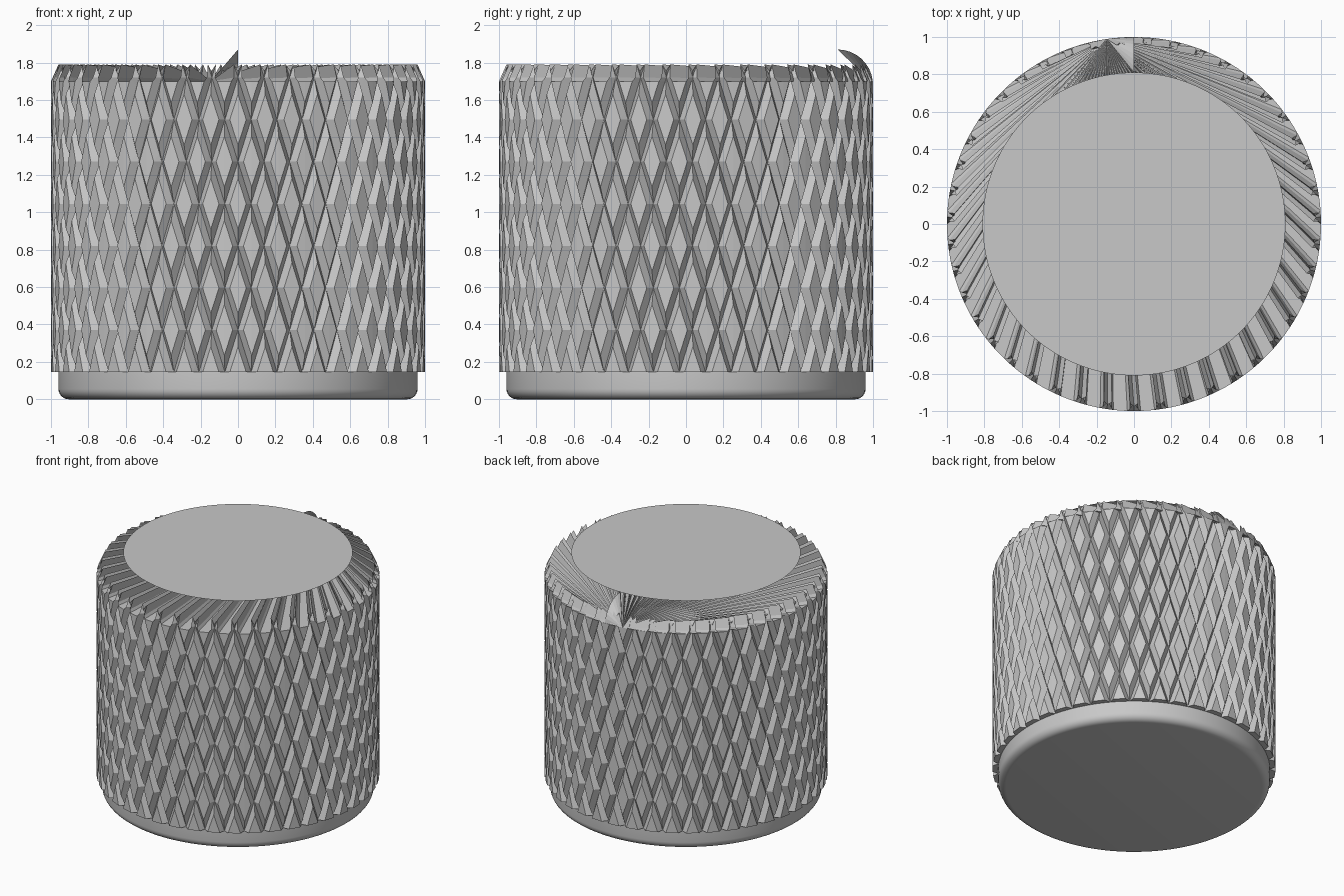
import bpy, bmesh
from math import pi, sin, cos, radians
from mathutils import Vector, Matrix

cube = bpy.data.objects.get("Cube")
if cube:
    bpy.data.objects.remove(cube, do_unlink=True)

COUNT = 43                 # diamonds around the grip
PITCH = 2 * pi / COUNT
ROW = 0.45                 # height of one diamond cell
GROOVE = 0.2               # half width of a groove, as a share of a cell
DEPTH = 0.04
BASE_TOP, LAND_TOP, FLOOR_TOP, DISC_Z = 0.145, 1.70, 1.79, 1.87
DISC_R = 0.81

grey = bpy.data.materials.new("plain grey")
grey.use_nodes = True
grey.diffuse_color = (0.58, 0.58, 0.58, 1)
grey.node_tree.nodes["Principled BSDF"].inputs["Base Color"].default_value = grey.diffuse_color


def make_object(name, bm):
    mesh = bpy.data.meshes.new(name)
    bm.to_mesh(mesh)
    bm.free()
    mesh.materials.append(grey)
    ob = bpy.data.objects.new(name, mesh)
    bpy.context.collection.objects.link(ob)
    return ob


# Knurled grip: one unrolled column of the diamond lattice
bm = bmesh.new()
lattice = {}
steps = (0, GROOVE, 1 - GROOVE)


def lattice_vert(i, j):
    """Vertex of the lattice; every third line is the bottom of a groove."""
    if (i, j) not in lattice:
        u, v = i // 3 + steps[i % 3], j // 3 + steps[j % 3]
        radius = 1 - DEPTH if i % 3 == 0 or j % 3 == 0 else 1
        lattice[i, j] = bm.verts.new((PITCH * (u + v) / 2, radius, BASE_TOP + ROW * (u - v) / 2))
    return lattice[i, j]


for i in range(-6, 21):
    for j in range(-21, 12):
        a, b = lattice_vert(i, j), lattice_vert(i + 1, j)
        c, d = lattice_vert(i + 1, j + 1), lattice_vert(i, j + 1)
        if i % 3 == 1 and j % 3 == 1:                      # raised diamond
            bm.faces.new((a, b, c, d))
        elif i % 3 == 1 or j % 3 == 1:                     # groove wall
            bm.faces.new((a, b, c, d))
        elif i % 3 == j % 3:                               # groove crossing
            bm.faces.new((a, b, c))
            bm.faces.new((a, c, d))
        else:
            bm.faces.new((a, b, d))
            bm.faces.new((b, c, d))

# Trim the column: both sides, the bottom, and the sloped shoulder
cuts = [((0, 0, 0), (-1, 0, 0)),
        ((PITCH, 0, 0), (1, 0, 0)),
        ((0, 0, BASE_TOP), (0, 0, -1)),
        ((0, 1, LAND_TOP), (0, FLOOR_TOP - LAND_TOP, DEPTH))]
for point, normal in cuts:
    bmesh.ops.bisect_plane(bm, geom=bm.verts[:] + bm.edges[:] + bm.faces[:], dist=1e-6,
                           plane_co=point, plane_no=Vector(normal).normalized(),
                           clear_outer=True)

# Roll the column up and repeat it around the axis
start = -pi / 2 - PITCH / 2
for v in bm.verts:
    angle, radius = start + v.co.x, v.co.y
    v.co.x, v.co.y = radius * cos(angle), radius * sin(angle)
column = bm.verts[:] + bm.edges[:] + bm.faces[:]
for k in range(1, COUNT):
    copy = bmesh.ops.duplicate(bm, geom=column)["geom"]
    bmesh.ops.rotate(bm, verts=[g for g in copy if isinstance(g, bmesh.types.BMVert)],
                     cent=(0, 0, 0), matrix=Matrix.Rotation(k * PITCH, 3, "Z"))
bmesh.ops.remove_doubles(bm, verts=bm.verts[:], dist=1e-4)

# Top fans out from one rim corner; the underside closes at the axis
rim = [e for e in bm.edges if e.is_boundary and e.verts[0].co.z > 1.6]
hem = [e for e in bm.edges if e.is_boundary and e.verts[0].co.z < BASE_TOP + 0.01]
target = Vector((-0.15, 0.99, LAND_TOP))
apex = min({v for e in rim for v in e.verts}, key=lambda v: (v.co - target).length)
centre = bm.verts.new((0, 0, BASE_TOP))
for edges, hub in ((rim, apex), (hem, centre)):
    for e in edges:
        if hub not in e.verts:
            bm.faces.new((e.verts[0], e.verts[1], hub))
bmesh.ops.recalc_face_normals(bm, faces=bm.faces[:])
corner = apex.co.copy()
make_object("knurled_grip", bm)

# Curved shoulder sliver at the back
bm = bmesh.new()
tip = bm.verts.new(corner)
bend = 1 - DISC_R
arc = []
for k in range(9):
    t = radians(84) * k / 8
    arc.append(bm.verts.new((0, DISC_R + bend * sin(t), DISC_Z - bend + bend * cos(t))))
for a, b in zip(arc, arc[1:]):
    bm.faces.new((tip, a, b))
for f in bm.faces:
    f.normal_update()
    if f.normal.z < 0:
        f.normal_flip()
make_object("shoulder_sliver", bm)

# Thin top disc
bm = bmesh.new()
bmesh.ops.create_circle(bm, cap_ends=True, segments=128, radius=DISC_R,
                        matrix=Matrix.Translation((0, 0, DISC_Z)))
for f in bm.faces:
    f.normal_update()
    if f.normal.z < 0:
        f.normal_flip()
make_object("top_disc", bm)

# Smooth base with a rounded lower edge
bm = bmesh.new()
bmesh.ops.create_cone(bm, cap_ends=True, segments=128, radius1=0.96, radius2=0.96,
                      depth=BASE_TOP, matrix=Matrix.Translation((0, 0, BASE_TOP / 2)))
lower = [e for e in bm.edges if all(v.co.z < 0.01 for v in e.verts)]
bmesh.ops.bevel(bm, geom=lower, offset=0.055, segments=6, profile=0.5, affect="EDGES")
base = make_object("base", bm)
bpy.ops.object.select_all(action="DESELECT")
base.select_set(True)
bpy.context.view_layer.objects.active = base
bpy.ops.object.shade_smooth_by_angle(angle=radians(35))
